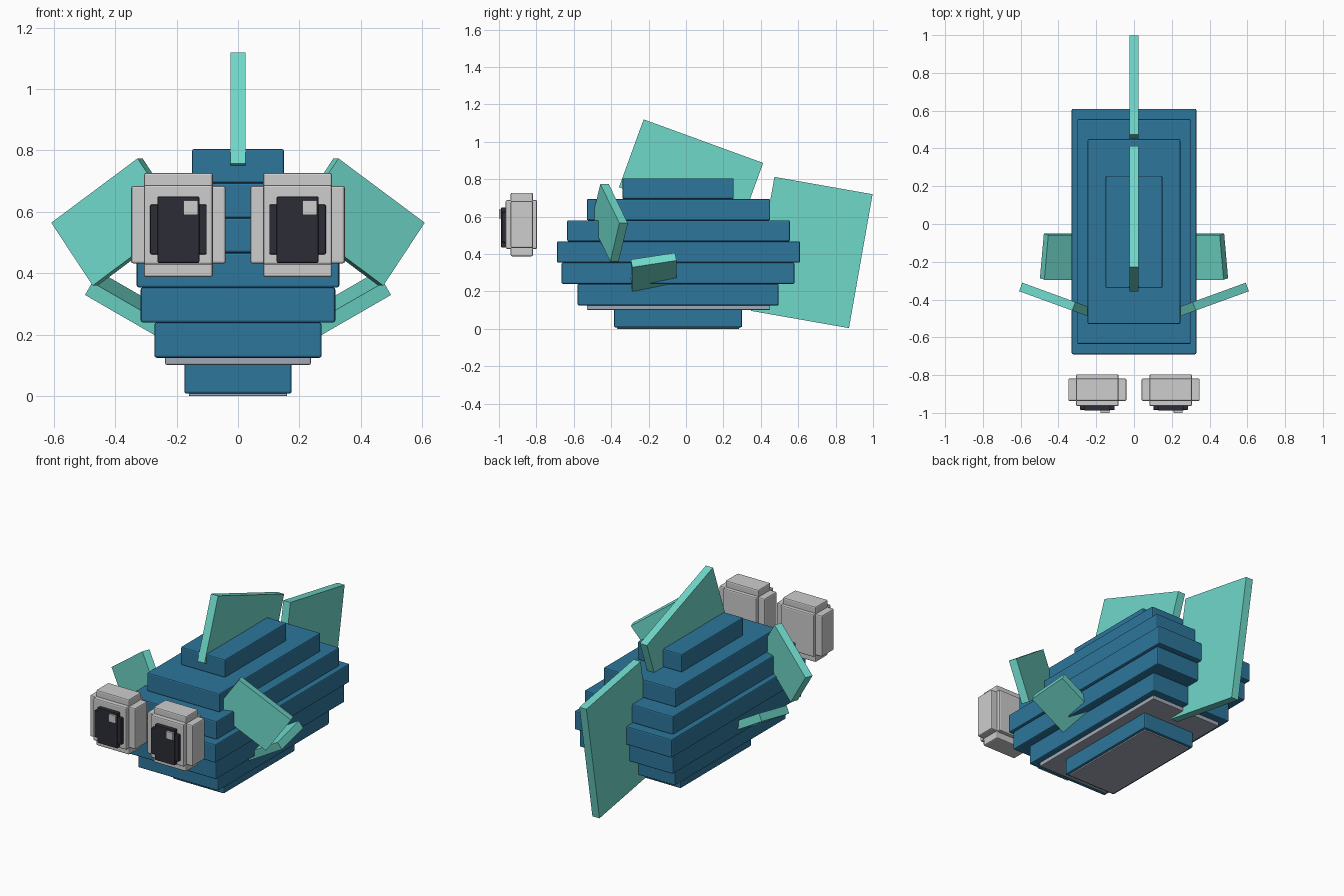
import bpy
from math import radians
from mathutils import Matrix, Vector

cube = bpy.data.objects.get("Cube")
if cube:
    bpy.data.objects.remove(cube, do_unlink=True)


def material(name, r, g, b):
    m = bpy.data.materials.new(name)
    m.use_nodes = True
    m.diffuse_color = (r, g, b, 1)
    m.node_tree.nodes["Principled BSDF"].inputs["Base Color"].default_value = (r, g, b, 1)
    return m


BLUE = material("body blue", 0.026, 0.18, 0.33)
TEAL = material("fin teal", 0.16, 0.69, 0.59)
WHITE = material("eye pale grey", 0.61, 0.61, 0.61)
DARK = material("pupil charcoal", 0.025, 0.025, 0.037)
GREY = material("belly grey", 0.36, 0.40, 0.46)


def box(name, size, center, mat, rotation=Matrix(), bevel=0.0):
    """Box with its size baked into the mesh, turned, placed and softly bevelled."""
    bpy.ops.mesh.primitive_cube_add(size=1)
    ob = bpy.context.object
    ob.name = name
    ob.data.transform(Matrix.Diagonal((*size, 1)))
    ob.matrix_world = Matrix.Translation(Vector(center)) @ rotation
    ob.data.materials.append(mat)
    if bevel:
        mod = ob.modifiers.new("soft edges", "BEVEL")
        mod.width = bevel
        mod.segments = 2
    return ob


def slab(name, half_x, y0, y1, z0, z1, mat, x=0.0, bevel=0.007):
    """Upright box given by half width and its y and z ranges."""
    return box(name, (2 * half_x, y1 - y0, z1 - z0), (x, (y0 + y1) / 2, (z0 + z1) / 2),
               mat, bevel=bevel)


# Stepped body, from the belly up
tiers = [
    (0.175, -0.385, 0.30, 0.008, 0.127),
    (0.272, -0.58, 0.495, 0.125, 0.24),
    (0.317, -0.665, 0.58, 0.24, 0.354),
    (0.33, -0.69, 0.61, 0.354, 0.467),
    (0.30, -0.635, 0.555, 0.467, 0.58),
    (0.245, -0.53, 0.45, 0.58, 0.694),
    (0.15, -0.34, 0.255, 0.694, 0.805),
]
for i, tier in enumerate(tiers):
    slab(f"body_tier_{i + 1}", *tier, BLUE)

# Pale belly plates
slab("belly_plate_lower", 0.16, -0.37, 0.285, 0.0, 0.03, GREY, bevel=0.004)
slab("belly_plate_upper", 0.237, -0.53, 0.45, 0.102, 0.14, GREY, bevel=0.004)

# Fins on the centre line
THICK = 0.048
box("dorsal_fin", (THICK, 0.68, 0.386), (0, 0.027, 0.822), TEAL,
    Matrix.Rotation(radians(-20), 4, "X"))
box("tail_fin", (THICK, 0.533, 0.727), (0, 0.672, 0.408), TEAL,
    Matrix.Rotation(radians(-10), 4, "X"))

# Paired side fins
for side, s in (("left", 1), ("right", -1)):
    turn = Matrix.Rotation(radians(20 * s), 4, "Z") @ Matrix.Rotation(radians(35 * s), 4, "Y")
    box(f"{side}_upper_fin", (0.365, THICK, 0.25), (0.392 * s, -0.409, 0.567), TEAL, turn)
    turn = Matrix.Rotation(radians(-30 * s), 4, "Y") @ Matrix.Rotation(radians(10), 4, "X")
    box(f"{side}_lower_fin", (0.30, 0.24, THICK), (0.346 * s, -0.173, 0.293), TEAL, turn)

# Blocky eyes floating ahead of the body
for side, x in (("left", 0.194), ("right", -0.194)):
    slab(f"{side}_eye_wide", 0.154, -0.937, -0.818, 0.432, 0.684, WHITE, x)
    slab(f"{side}_eye_tall", 0.112, -0.937, -0.818, 0.388, 0.727, WHITE, x)
    slab(f"{side}_eye_deep", 0.112, -0.964, -0.796, 0.428, 0.688, WHITE, x)
    slab(f"{side}_pupil_wide", 0.092, -0.984, -0.95, 0.462, 0.624, DARK, x, 0.004)
    slab(f"{side}_pupil_tall", 0.068, -0.988, -0.95, 0.434, 0.65, DARK, x, 0.004)
    slab(f"{side}_eye_glint", 0.024, -1.0, -0.98, 0.59, 0.637, WHITE, x + 0.04, 0.002)
